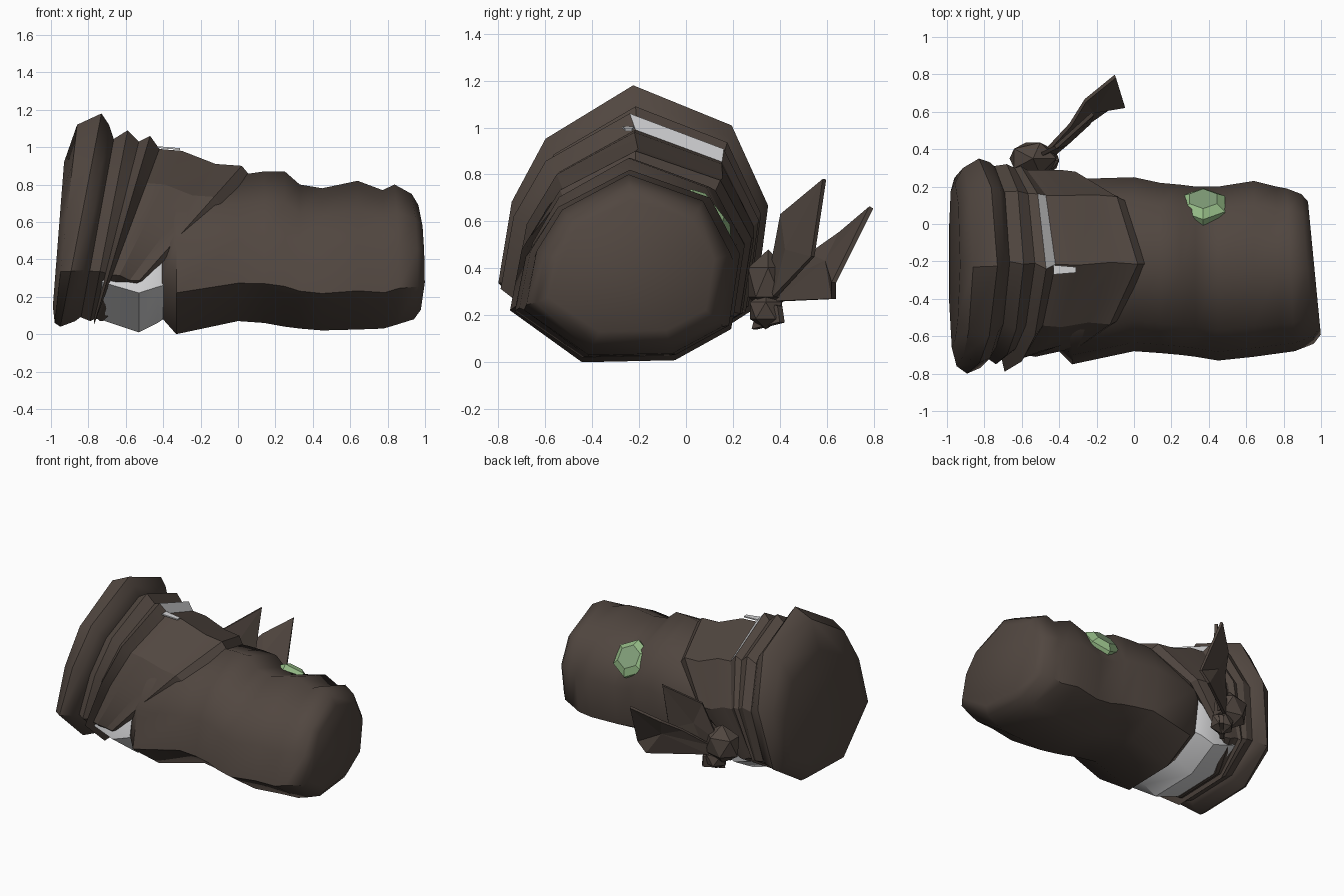
import bpy, bmesh, math
from mathutils import Vector, Matrix

cube = bpy.data.objects.get("Cube")
if cube:
    bpy.data.objects.remove(cube)


def material(name, rgb):
    m = bpy.data.materials.new(name)
    m.use_nodes = True
    m.diffuse_color = (*rgb, 1)
    m.node_tree.nodes["Principled BSDF"].inputs["Base Color"].default_value = (*rgb, 1)
    return m


BROWN = material("dark brown cloth", (0.082, 0.062, 0.051))
PALE = material("pale lining", (0.66, 0.66, 0.67))
GREEN = material("green stone", (0.30, 0.50, 0.24))
DULL = material("dull green stone", (0.22, 0.34, 0.19))

# Shared lumpy cross-section in a unit box, starting at the top ridge
SECTION = [(0, 1), (.73, .7), (1, .1), (.9, -.67), (.42, -.98),
           (-.38, -1), (-1, -.48), (-.9, .13), (-.65, .6)]


def finish(name, bm, mats, smooth=None):
    bmesh.ops.recalc_face_normals(bm, faces=bm.faces)
    me = bpy.data.meshes.new(name)
    bm.to_mesh(me)
    bm.free()
    for m in mats:
        me.materials.append(m)
    ob = bpy.data.objects.new(name, me)
    bpy.context.collection.objects.link(ob)
    if smooth:
        bpy.ops.object.select_all(action='DESELECT')
        ob.select_set(True)
        bpy.context.view_layer.objects.active = ob
        bpy.ops.object.shade_smooth_by_angle(angle=math.radians(smooth))
    return ob


def loft(name, rings, mats, cap_start=False, cap_end=False, smooth=40, accent=None, tilt=0):
    """Each ring: top x, backward slant to the bottom, y range, z range."""
    bm = bmesh.new()
    rows = []
    for i, (x, slant, y0, y1, z0, z1) in enumerate(rings):
        row = []
        for u, v in SECTION:
            y = (y0 + y1) / 2 + u * (y1 - y0) / 2
            z = (z0 + z1) / 2 + v * (z1 - z0) / 2
            lean = tilt * (y + .5) * max(0, (x - .7) / .3)
            row.append(bm.verts.new((x - slant * (1 - v) / 2 - lean, y, z)))
        rows.append(row)
    n = len(SECTION)
    for i in range(len(rows) - 1):
        for j in range(n):
            k = (j + 1) % n
            f = bm.faces.new((rows[i][j], rows[i][k], rows[i + 1][k], rows[i + 1][j]))
            if (i, j) == accent:
                f.material_index = 1
    if cap_start:
        bm.faces.new(rows[0])
    if cap_end:
        bm.faces.new(rows[-1])
    return finish(name, bm, mats, smooth)


def sheet(name, pts, faces, mat, thick):
    bm = bmesh.new()
    vs = [bm.verts.new(p) for p in pts]
    for f in faces:
        bm.faces.new([vs[i] for i in f])
    ob = finish(name, bm, [mat])
    mod = ob.modifiers.new("thickness", 'SOLIDIFY')
    mod.thickness = thick
    mod.offset = 0
    return ob


# Long sleeve
loft("sleeve", [
    (-.41, 0, -.67, .20, .09, .80),
    (-.33, 0, -.75, .24, 0, .85),
    (0, 0, -.68, .25, .07, .85),
    (.14, 0, -.69, .22, .06, .87),
    (.25, 0, -.70, .21, .04, .87),
    (.33, 0, -.71, .20, .03, .80),
    (.45, 0, -.73, .20, .02, .78),
    (.64, 0, -.71, .23, .025, .82),
    (.78, 0, -.69, .20, .03, .77),
    (.85, 0, -.68, .19, .05, .80),
    (.95, 0, -.64, .16, .08, .75),
    (.99, 0, -.59, .12, .13, .69)], [BROWN], True, True, 50, tilt=.1)

# Pale lining showing beneath the slanted wrap
loft("lining", [
    (-.80, 0, -.64, .22, .12, .85),
    (-.71, 0, -.68, .24, .07, .85),
    (-.53, 0, -.70, .24, .01, .82),
    (-.43, 0, -.69, .23, .06, .80),
    (-.37, 0, -.66, .20, .10, .75)], [PALE], True, True, 30)

# Flared collar
loft("collar", [
    (-.93, .06, -.66, .22, .15, .92),
    (-.86, .12, -.76, .30, .06, 1.12),
    (-.73, .22, -.80, .35, .04, 1.18),
    (-.69, .18, -.77, .33, .07, 1.12),
    (-.66, .17, -.70, .30, .10, 1.03)], [BROWN], True, True, 45)

# Folded wrap with a slanted hem
loft("wrap", [
    (-.67, .17, -.71, .31, .09, 1.04),
    (-.59, .20, -.75, .32, .07, 1.09),
    (-.53, .24, -.72, .30, .08, 1.03),
    (-.47, .30, -.79, .31, .05, 1.06),
    (-.42, .34, -.72, .29, .08, .99),
    (-.30, .45, -.73, .29, .08, .98),
    (-.12, .62, -.70, .29, .07, .91),
    (.02, .74, -.71, .28, .07, .90),
    (.07, .78, -.68, .25, .09, .84),
    (.04, .78, -.63, .20, .14, .79)], [BROWN, PALE], smooth=28, accent=(3, 0))

# Small pale fold on the ridge
sheet("ridge_fold", [(-.43, -.22, 1.0), (-.31, -.23, .99), (-.31, -.26, .99), (-.43, -.27, 1.0)],
      [(0, 1, 2, 3)], PALE, .009)

# Knot made of two faceted lumps
for name, centre, size in (("knot", (-.54, .35, .34), (.14, .10, .14)),
                           ("knot_lower", (-.48, .34, .22), (.09, .08, .08))):
    bm = bmesh.new()
    bmesh.ops.create_icosphere(bm, subdivisions=1, radius=1, matrix=Matrix.Translation(centre)
                               @ Matrix.Diagonal((*size, 1)))
    finish(name, bm, [BROWN])

# Pointed knot tails, each folded along a ridge
sheet("upper_tail", [(-.52, .36, .36), (-.42, .41, .63), (-.22, .59, .78), (-.24, .54, .45),
                     (-.42, .38, .28), (-.36, .43, .48)],
      [(0, 1, 5), (1, 2, 5), (2, 3, 5), (3, 4, 5), (4, 0, 5)], BROWN, .02)
sheet("lower_tail", [(-.47, .39, .33), (-.34, .53, .46), (-.26, .66, .55), (-.10, .79, .66),
                     (-.05, .63, .34), (-.12, .63, .27), (-.46, .39, .26), (-.22, .60, .43)],
      [(0, 1, 7), (1, 2, 7), (2, 3, 7), (3, 4, 7), (4, 5, 7), (5, 6, 7), (6, 0, 7)], BROWN, .02)
sheet("tail_stub", [(-.52, .29, .14), (-.42, .41, .17), (-.42, .40, .24), (-.52, .32, .26)],
      [(0, 1, 2, 3)], BROWN, .03)

# Faceted hexagonal stone set on the sleeve
bm = bmesh.new()
normal = Vector((0, .78, .62))
place = Matrix.Translation((.37, .10, .625)) @ normal.to_track_quat('Z', 'X').to_matrix().to_4x4()
rows = []
for r, h in ((.13, -.06), (.135, .01), (.085, .045)):
    rows.append([bm.verts.new(place @ Vector((r * math.cos(a), r * math.sin(a), h)))
                 for a in (i * math.tau / 6 for i in range(6))])
for lo, hi in zip(rows, rows[1:]):
    for j in range(6):
        k = (j + 1) % 6
        bm.faces.new((lo[j], lo[k], hi[k], hi[j]))
bm.faces.new(rows[0])
bm.faces.new(rows[-1]).material_index = 1
finish("stone", bm, [GREEN, DULL])
